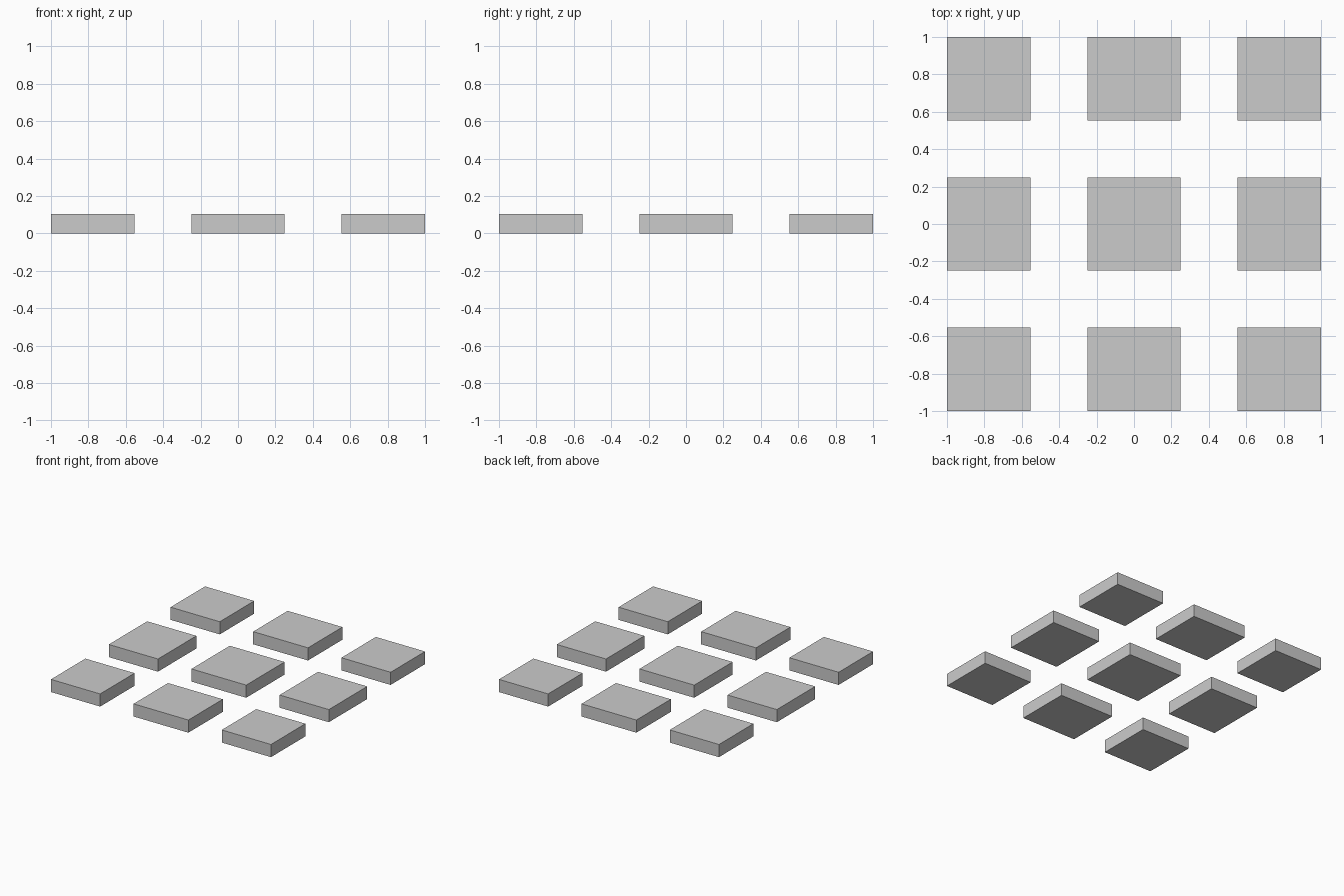
import bpy

if "Cube" in bpy.data.objects:
    bpy.data.objects.remove(bpy.data.objects["Cube"])

HEIGHT = 0.104
# (low edge, high edge) of each row along both axes
SPANS = [(-1.0, -0.553), (-0.249, 0.249), (0.553, 1.0)]


def slab(name, xs, ys):
    bpy.ops.mesh.primitive_cube_add(
        size=1, location=(sum(xs) / 2, sum(ys) / 2, HEIGHT / 2))
    ob = bpy.context.object
    ob.name = name
    ob.scale = (xs[1] - xs[0], ys[1] - ys[0], HEIGHT)
    bpy.ops.object.transform_apply(location=False, rotation=False, scale=True)


# Three by three grid of flat square slabs
for row, ys in zip(("front", "middle", "back"), SPANS):
    for col, xs in zip(("left", "centre", "right"), SPANS):
        slab(f"slab_{row}_{col}", xs, ys)
